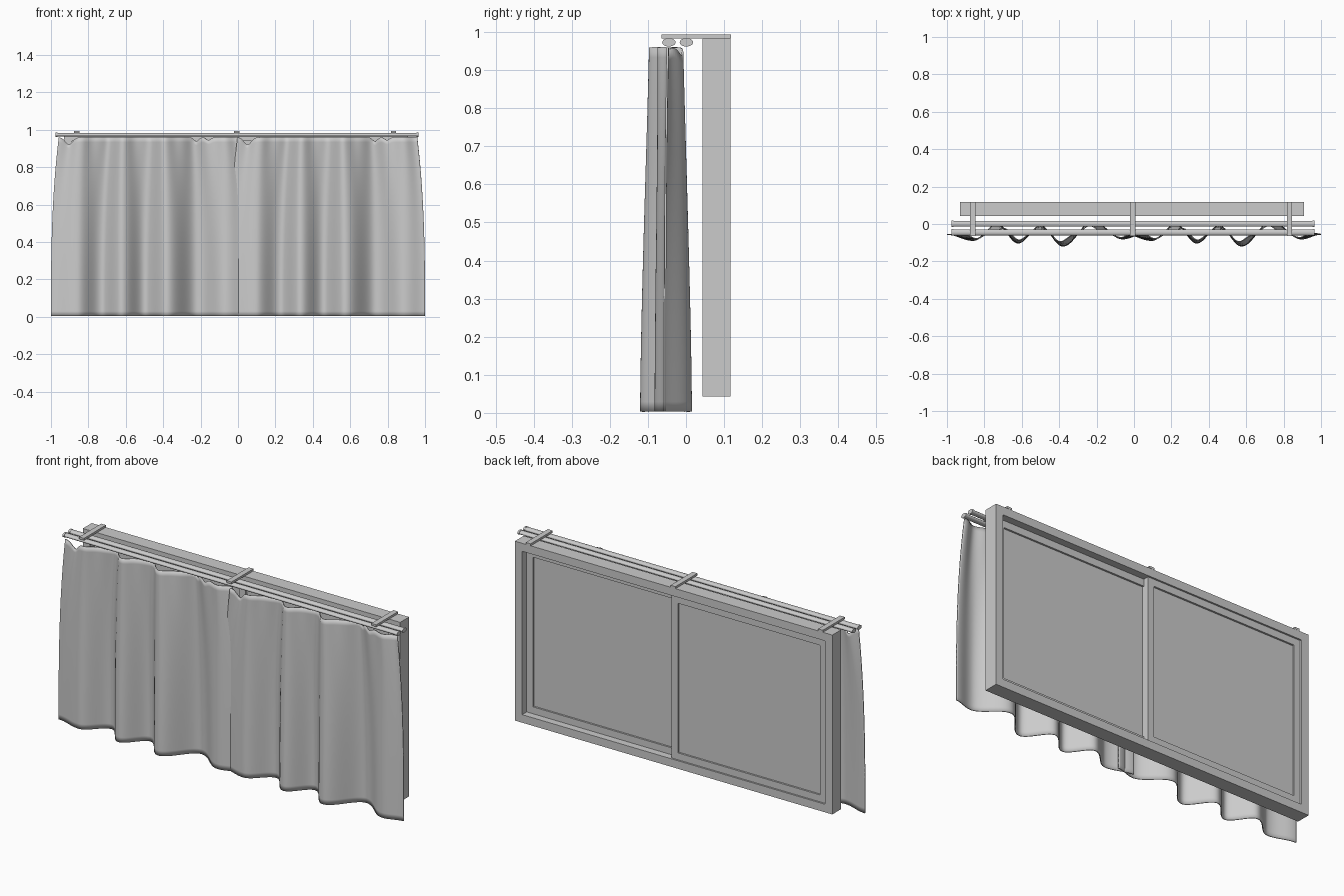
import bpy, bmesh, math

if "Cube" in bpy.data.objects:
    bpy.data.objects.remove(bpy.data.objects["Cube"])

grey = bpy.data.materials.new("plain_grey")
grey.diffuse_color = (0.6, 0.6, 0.6, 1)
grey.use_nodes = True
grey.node_tree.nodes["Principled BSDF"].inputs["Base Color"].default_value = grey.diffuse_color


def finish(name, bm, smooth=False):
    me = bpy.data.meshes.new(name)
    bm.to_mesh(me)
    bm.free()
    me.materials.append(grey)
    ob = bpy.data.objects.new(name, me)
    bpy.context.collection.objects.link(ob)
    if smooth:
        bpy.ops.object.select_all(action='DESELECT')
        ob.select_set(True)
        bpy.context.view_layer.objects.active = ob
        bpy.ops.object.shade_smooth_by_angle(angle=math.radians(40))
    return ob


def add_box(bm, x0, x1, y0, y1, z0, z1):
    vs = bmesh.ops.create_cube(bm, size=1)["verts"]
    for v in vs:
        v.co = ((x0 + x1) / 2 + v.co.x * (x1 - x0),
                (y0 + y1) / 2 + v.co.y * (y1 - y0),
                (z0 + z1) / 2 + v.co.z * (z1 - z0))


def box(name, *dims):
    bm = bmesh.new()
    add_box(bm, *dims)
    finish(name, bm)


def frame(name, x0, x1, y0, y1, z0, z1, w):
    """Rectangular border of width w, made of two stiles and two rails."""
    bm = bmesh.new()
    add_box(bm, x0, x0 + w, y0, y1, z0, z1)
    add_box(bm, x1 - w, x1, y0, y1, z0, z1)
    add_box(bm, x0 + w, x1 - w, y0, y1, z0, z0 + w)
    add_box(bm, x0 + w, x1 - w, y0, y1, z1 - w, z1)
    finish(name, bm)


# Sliding window: outer frame, two sashes on separate tracks, panes
frame("window_frame", -0.93, 0.91, 0.043, 0.117, 0.043, 0.983, 0.042)
sashes = (("rear", -0.888, 0.008, 0.081, 0.108), ("front", -0.028, 0.868, 0.052, 0.079))
for side, x0, x1, y0, y1 in sashes:
    frame(side + "_sash", x0, x1, y0, y1, 0.085, 0.941, 0.036)
    ym = (y0 + y1) / 2
    box(side + "_pane", x0 + 0.03, x1 - 0.03, ym - 0.004, ym + 0.004, 0.115, 0.911)


# Oval curtain rods with slim end caps
def oval(bm, x0, x1, y, ry, rz):
    vs = bmesh.ops.create_cone(bm, cap_ends=True, segments=24, radius1=1, radius2=1, depth=1)["verts"]
    for v in vs:
        a, b, c = v.co
        v.co = ((x0 + x1) / 2 + c * (x1 - x0), y + b * ry, 0.973 - a * rz)


for name, y in (("front_rod", -0.045), ("rear_rod", 0.001)):
    bm = bmesh.new()
    oval(bm, -0.965, 0.955, y, 0.0155, 0.0095)
    oval(bm, -0.975, -0.965, y, 0.0175, 0.011)
    oval(bm, 0.955, 0.965, y, 0.0175, 0.011)
    finish(name, bm, True)

# Brackets holding the rods to the window
for i, x in enumerate((-0.862, -0.007, 0.832)):
    box("bracket_%d" % (i + 1), x - 0.014, x + 0.014, -0.064, 0.118, 0.983, 0.994)

# Curtain folds: hem depth at crests and valleys
FOLDS = [(-1.0, -0.055), (-0.86, -0.088), (-0.73, -0.002), (-0.62, -0.102), (-0.50, -0.010),
         (-0.38, -0.118), (-0.22, 0.013), (-0.06, -0.08), (0.045, -0.055)]


def fold(x):
    for (xa, ya), (xb, yb) in zip(FOLDS, FOLDS[1:]):
        if x <= xb:
            s = (x - xa) / (xb - xa)
            return ya + (yb - ya) * (0.5 - 0.5 * math.cos(math.pi * s))
    return FOLDS[-1][1]


def bump(x, c, w):
    return math.exp(-((x - c) / w) ** 2)


def curtain(name, dx):
    bm = bmesh.new()
    nx, nz, mid, width = 150, 36, -0.4775, 1.045
    rows = []
    for j in range(nz + 1):
        t = j / nz
        row = []
        for i in range(nx + 1):
            u = -1.0 + width * i / nx
            # folds flatten and small pleats appear towards the top
            y = -0.052 + (fold(u) + 0.052) * (1 - 0.45 * t ** 1.5)
            y += 0.007 * t ** 3 * math.sin(u * 52)
            x = mid + (u - mid) * (1 - 0.08 * t ** 2.8)
            # sagging top edge between hooks
            sag = (0.04 * bump(u, -0.94, 0.03) + 0.022 * bump(u, -0.2, 0.02)
                   + 0.015 * bump(u, -0.13, 0.02))
            z = 0.003 + t * 0.957 - sag * t ** 8
            row.append(bm.verts.new((x + dx, y, z)))
        rows.append(row)
    for a, b in zip(rows, rows[1:]):
        for i in range(nx):
            bm.faces.new((a[i], a[i + 1], b[i + 1], b[i]))
    ob = finish(name, bm, True)
    mod = ob.modifiers.new("cloth_thickness", 'SOLIDIFY')
    mod.thickness = 0.005
    mod.offset = 0


curtain("left_curtain", 0.0)
curtain("right_curtain", 0.955)
